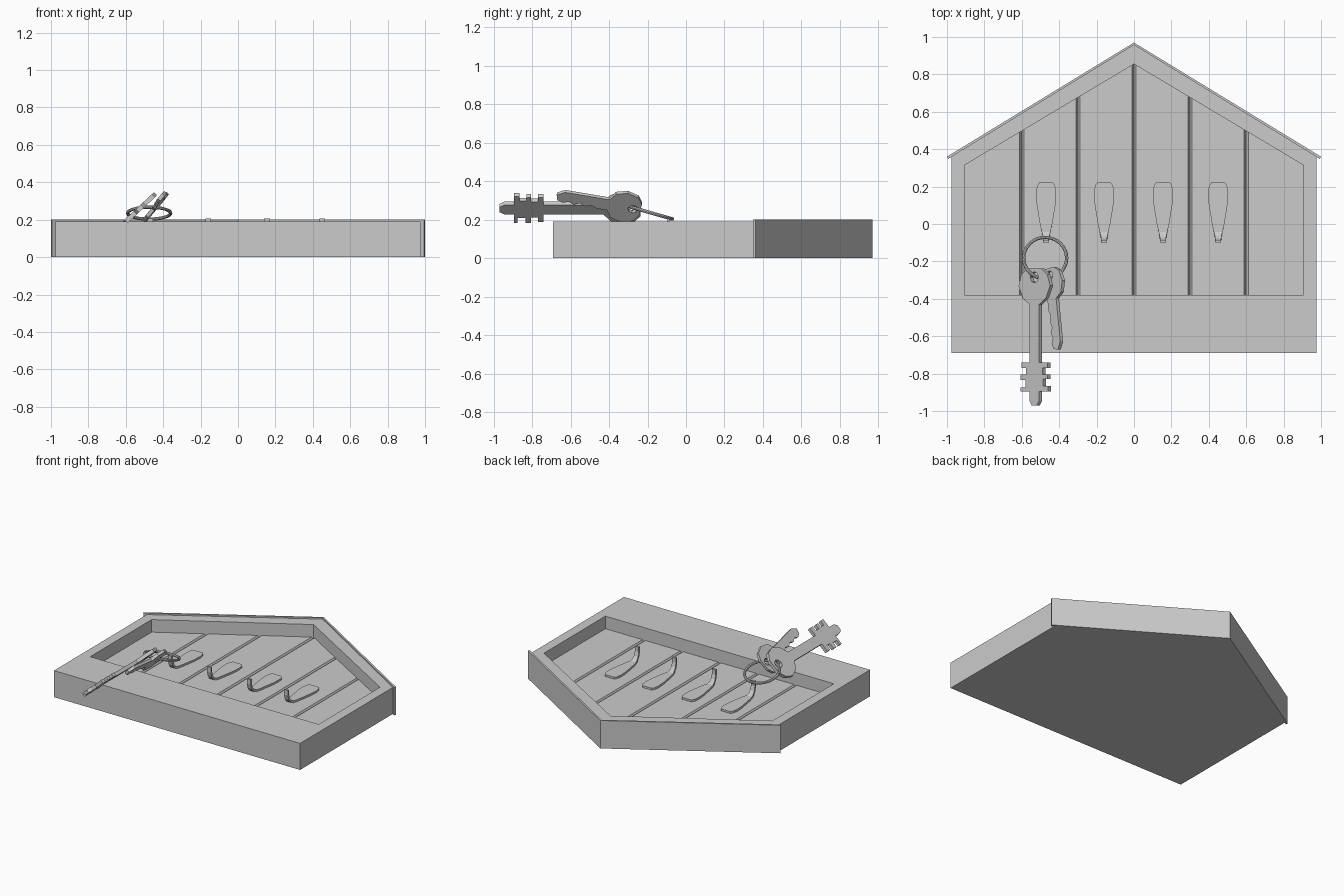
import bpy, bmesh, math
from mathutils import Matrix, Vector

if "Cube" in bpy.data.objects:
    bpy.data.objects.remove(bpy.data.objects["Cube"])

grey = bpy.data.materials.new("plain_grey")
grey.diffuse_color = (0.6, 0.6, 0.6, 1)
grey.use_nodes = True
grey.node_tree.nodes["Principled BSDF"].inputs["Base Color"].default_value = grey.diffuse_color


def add(name, mesh):
    mesh.materials.clear()
    mesh.materials.append(grey)
    ob = bpy.data.objects.new(name, mesh)
    bpy.context.collection.objects.link(ob)
    return ob


def plate(name, loops, half, matrix):
    """Extruded flat outline; extra loops become holes."""
    cu = bpy.data.curves.new(name, 'CURVE')
    cu.dimensions = '2D'
    cu.fill_mode = 'BOTH'
    cu.extrude = half
    for pts in loops:
        sp = cu.splines.new('POLY')
        sp.points.add(len(pts) - 1)
        for p, (x, y) in zip(sp.points, pts):
            p.co = (x, y, 0, 1)
        sp.use_cyclic_u = True
    tmp = bpy.data.objects.new(name + "_curve", cu)
    bpy.context.collection.objects.link(tmp)
    dg = bpy.context.evaluated_depsgraph_get()
    me = bpy.data.meshes.new_from_object(tmp.evaluated_get(dg))
    bpy.data.objects.remove(tmp)
    bm = bmesh.new()
    bm.from_mesh(me)
    bmesh.ops.remove_doubles(bm, verts=bm.verts, dist=1e-5)
    bmesh.ops.recalc_face_normals(bm, faces=bm.faces)
    for f in bm.faces:
        f.smooth = False
        f.material_index = 0
    bm.transform(matrix)
    bm.to_mesh(me)
    bm.free()
    return add(name, me)


def loft(name, rings):
    """Closed solid joining rings of equal point count."""
    bm = bmesh.new()
    vs = [[bm.verts.new(p) for p in r] for r in rings]
    n = len(vs[0])
    for a, b in zip(vs, vs[1:]):
        for i in range(n):
            j = (i + 1) % n
            bm.faces.new((a[i], a[j], b[j], b[i]))
    bm.faces.new(vs[0])
    bm.faces.new(vs[-1])
    bmesh.ops.recalc_face_normals(bm, faces=bm.faces)
    me = bpy.data.meshes.new(name)
    bm.to_mesh(me)
    bm.free()
    return add(name, me)


# House-shaped frame with recess
outer = [(-.975, -.69), (.975, -.69), (.975, .362), (0, .957), (-.975, .362)]
inner = [(-.905, -.38), (.905, -.38), (.905, .315), (0, .855), (-.905, .315)]
plate("frame", [outer, inner], .095, Matrix.Translation((0, 0, .095)))

# Thin roof trim
roof = [(-1, .36), (-.994, .348), (0, .957), (.994, .348), (1, .36), (0, .97)]
plate("roof_trim", [roof], .1, Matrix.Translation((0, 0, .1)))


# Recessed planks with V grooves between them
def roof_y(x):
    return .855 - abs(x) * .54 / .905


xs = [-.905, -.6, -.3, 0, .3, .6, .905]
for k, (a, b) in enumerate(zip(xs, xs[1:])):
    rings = []
    for z, g in ((0, 0), (.082, 0), (.1, .011)):
        l = a + (g if k > 0 else 0)
        r = b - (g if k < 5 else 0)
        rings.append([(l, -.38, z), (r, -.38, z), (r, roof_y(r), z), (l, roof_y(l), z)])
    loft(f"plank_{k + 1}", rings)

# Hooks: leaf-shaped plate curling up to a tip (y, z, half width)
path = [(.222, .1, .036), (.205, .1, .048), (.17, .1, .054), (.11, .1, .051), (0, .1, .033),
        (-.045, .1, .023), (-.07, .11, .018), (-.09, .135, .016), (-.1, .17, .015), (-.1, .206, .015)]
for k, hx in enumerate((-.47, -.16, .155, .45)):
    rings = []
    for i, (y, z, w) in enumerate(path):
        p, q = path[max(i - 1, 0)], path[min(i + 1, len(path) - 1)]
        t = Vector((q[0] - p[0], q[1] - p[1])).normalized()
        ny, nz = t.y * .014, -t.x * .014
        rings.append([(hx - w, y, z), (hx + w, y, z), (hx + w, y + ny, z + nz), (hx - w, y + ny, z + nz)])
    loft(f"hook_{k + 1}", rings)

# Tilted key ring
R, r, N, M = .115, .009, 32, 8
bm = bmesh.new()
v = [[bm.verts.new(((R + r * math.cos(b * math.tau / M)) * math.cos(a * math.tau / N),
                    (R + r * math.cos(b * math.tau / M)) * math.sin(a * math.tau / N),
                    r * math.sin(b * math.tau / M))) for b in range(M)] for a in range(N)]
for a in range(N):
    for b in range(M):
        c, d = (a + 1) % N, (b + 1) % M
        bm.faces.new((v[a][b], v[c][b], v[c][d], v[a][d]))
bm.transform(Matrix.Translation((-.475, -.182, .235)) @ Matrix.Rotation(math.radians(-16), 4, 'X'))
me = bpy.data.meshes.new("key_ring")
bm.to_mesh(me)
bm.free()
add("key_ring", me)


# Keys: blade runs along local -y, width along local x
def pose(centre, direction, roll):
    y = -Vector(direction).normalized()
    x = Vector((math.cos(roll), 0, math.sin(roll)))
    x = (x - y * x.dot(y)).normalized()
    m = Matrix((x, y, x.cross(y))).transposed().to_4x4()
    return Matrix.Translation(centre) @ m


def hole(cy, rad):
    return [(rad * math.cos(i * math.tau / 8), cy + rad * math.sin(i * math.tau / 8)) for i in range(8)]


long_key = [(-.035, -.1), (-.085, -.065), (-.115, 0), (-.095, .06), (-.05, .093),
            (.05, .093), (.095, .06), (.115, 0), (.085, -.065), (.035, -.1),
            (.035, -.41), (.095, -.41), (.095, -.44), (.06, -.44), (.06, -.475), (.095, -.475),
            (.095, -.5), (.065, -.5), (.065, -.535), (.1, -.535), (.1, -.565), (.035, -.565),
            (.035, -.615), (.018, -.64), (-.018, -.64), (-.035, -.615),
            (-.035, -.565), (-.1, -.565), (-.1, -.545), (-.065, -.545), (-.065, -.505), (-.1, -.505),
            (-.1, -.475), (-.06, -.475), (-.06, -.44), (-.095, -.44), (-.095, -.41), (-.035, -.41)]
plate("long_key", [long_key, hole(.045, .03)], .012,
      pose((-.525, -.33, .26), (0, -1, 0), math.radians(43)))

small_key = [(-.036, -.085), (-.08, -.06), (-.1, 0), (-.08, .06), (-.04, .085),
             (.04, .085), (.08, .06), (.1, 0), (.08, -.06), (.036, -.085),
             (.036, -.32), (.01, -.36), (-.025, -.35), (-.036, -.32), (-.022, -.29),
             (-.036, -.26), (-.02, -.235), (-.034, -.2), (-.022, -.17), (-.036, -.14)]
plate("small_key", [small_key, hole(.045, .026)], .01,
      pose((-.44, -.32, .268), (.035, -.36, .06), math.radians(50)))
